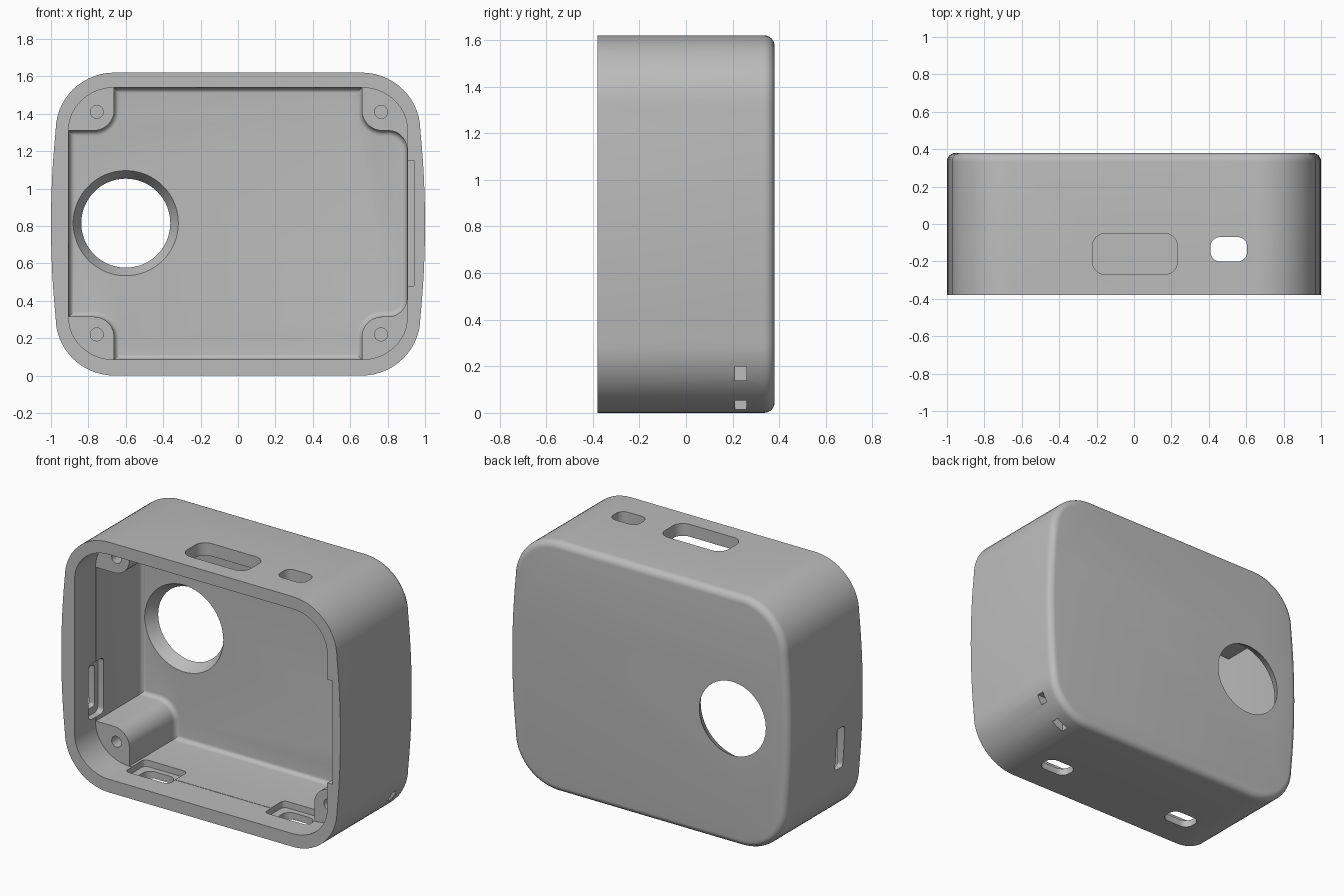
import bpy, bmesh, math
from mathutils import Vector

if "Cube" in bpy.data.objects:
    bpy.data.objects.remove(bpy.data.objects["Cube"])

ZC = 0.81  # mid height


def arc(cx, cz, rx, rz, a0, a1, n=12):
    """Points on an elliptical arc, angles in degrees."""
    return [(cx + rx * math.cos(math.radians(a0 + (a1 - a0) * i / n)),
             cz + rz * math.sin(math.radians(a0 + (a1 - a0) * i / n)))
            for i in range(n + 1)]


def circle(cu, cv, r, n):
    return arc(cu, cv, r, r, 0, 360, n)[:-1]


def rounded(cu, cv, w, h, ru, rv=None, n=8):
    """Counter-clockwise rounded rectangle."""
    rv = rv or ru
    a, b = w / 2 - ru, h / 2 - rv
    pts = []
    for su, sv, start in ((1, 1, 0), (-1, 1, 90), (-1, -1, 180), (1, -1, 270)):
        pts += arc(cu + su * a, cv + sv * b, ru, rv, start, start + 90, n)
    return pts


def inset(pts, d):
    """Move a counter-clockwise outline inwards by d with mitred corners."""
    out = []
    for i, p in enumerate(pts):
        p = Vector(p)
        e0 = (p - Vector(pts[i - 1])).normalized()
        e1 = (Vector(pts[(i + 1) % len(pts)]) - p).normalized()
        n0, n1 = Vector((-e0.y, e0.x)), Vector((-e1.y, e1.x))
        out.append(tuple(p + (n0 + n1) * (d / (1 + n0.dot(n1)))))
    return out


def loft(name, pts, rings, axis='y'):
    """Closed solid through (position, inset) rings along an axis."""
    place = {'x': lambda u, v, t: (t, u, v),
             'y': lambda u, v, t: (u, t, v),
             'z': lambda u, v, t: (u, v, t)}[axis]
    pts = [q for i, q in enumerate(pts) if math.dist(q, pts[i - 1]) > 1e-4]
    bm = bmesh.new()
    loops = [[bm.verts.new(place(u, v, t)) for u, v in (inset(pts, d) if d else pts)]
             for t, d in rings]
    n = len(pts)
    for a, b in zip(loops, loops[1:]):
        for i in range(n):
            bm.faces.new((a[i], a[(i + 1) % n], b[(i + 1) % n], b[i]))
    bm.faces.new(loops[0])
    bm.faces.new(loops[-1])
    bmesh.ops.recalc_face_normals(bm, faces=bm.faces)
    mesh = bpy.data.meshes.new(name)
    bm.to_mesh(mesh)
    bm.free()
    ob = bpy.data.objects.new(name, mesh)
    bpy.context.collection.objects.link(ob)
    return ob


def fillet(t, r, n=6):
    """Rings of a quarter-round ending at position t."""
    return [(t - r + r * math.sin(math.pi / 2 * i / n),
             r - r * math.cos(math.pi / 2 * i / n)) for i in range(n + 1)]


def cut(target, cutter):
    """Subtract the cutter, keeping the first solver result that is sound."""
    cutter.hide_render = True
    for solver in ('EXACT', 'MANIFOLD', 'FLOAT'):
        m = target.modifiers.new("cut", 'BOOLEAN')
        m.operation, m.solver, m.object = 'DIFFERENCE', solver, cutter
        bpy.context.view_layer.update()
        deps = bpy.context.evaluated_depsgraph_get()
        mesh = bpy.data.meshes.new_from_object(target.evaluated_get(deps))
        target.modifiers.clear()
        xs = [v.co.x for v in mesh.vertices]
        ys = [v.co.y for v in mesh.vertices]
        if xs and max(xs) - min(xs) > 1.98 and 0.75 < max(ys) - min(ys) < 0.77:
            target.data = mesh
            break
    bpy.data.objects.remove(cutter)


# Outer shell: round corners, slightly bulged sides, softened back edge
outline = []
for sx, sz, start in ((1, 1, 0), (-1, 1, 90), (-1, -1, 180), (1, -1, 270)):
    outline += arc(sx * 0.66, ZC + sz * 0.5, 0.315, 0.31, start, start + 90, 14)
    if start in (90, 270):
        for i in range(1, 12):
            k = -1 + 2 * i / 12
            outline.append((sx * (0.975 + 0.025 * (1 - k * k)), ZC + sx * 0.5 * k))
case = loft("camera_case", outline, [(-0.38, 0)] + fillet(0.38, 0.045))

# Shallow cavity above the screw posts
cavity = rounded(0, 0.8125, 1.81, 1.455, 0.245, 0.225, 12)
cut(case, loft("front_cavity", cavity, [(-0.5, 0), (-0.165, 0)]))

# Deep cavity that leaves the four corner posts standing
x, p, lo, hi, zl, zh, r, f = 0.903, 0.662, 0.087, 1.538, 0.315, 1.31, 0.11, 0.1
deep = [(p, lo)] + arc(p + r, zl - r, r, r, 180, 90)
deep += arc(x - f, zl + f, f, f, 270, 360)
deep += arc(x - f, zh - f, f, f, 0, 90)
deep += arc(p + r, zh + r, r, r, 270, 180) + [(p, hi), (-p, hi)]
deep += arc(-p - r, zh + r, r, r, 0, -90) + [(-x, zh), (-x, zl)]
deep += arc(-p - r, zl - r, r, r, 90, 0) + [(-p, lo)]
cut(case, loft("deep_cavity", deep, [(-0.25, 0)] + fillet(0.305, 0.03)))

# Tapered lens opening
cut(case, loft("lens_opening", circle(-0.6, 0.815, 0.285, 64),
               [(0.29, 0), (0.30, 0.001), (0.38, 0.047), (0.42, 0.048)]))

# Screw holes in the posts
for hx in (-0.755, 0.765):
    for hz in (0.22, 1.41):
        cut(case, loft("screw_hole", circle(hx, hz, 0.035, 20), [(-0.25, 0), (0.15, 0)]))

# Top button openings
cut(case, loft("wide_button_opening", rounded(0.005, -0.16, 0.455, 0.22, 0.07),
               [(1.45, 0), (1.75, 0)], 'z'))
cut(case, loft("small_button_opening", rounded(0.507, -0.135, 0.195, 0.13, 0.05),
               [(1.45, 0), (1.75, 0)], 'z'))

# Bottom slots with a recess on the inside
for bx in (-0.49, 0.507):
    cut(case, loft("bottom_slot", rounded(bx, -0.135, 0.21, 0.13, 0.055),
                   [(-0.1, 0), (0.2, 0)], 'z'))
    cut(case, loft("bottom_recess", rounded(bx, -0.135, 0.31, 0.2, 0.03),
                   [(0.045, 0), (0.2, 0)], 'z'))

# Side slot with a recess on the inside
cut(case, loft("side_slot", rounded(-0.16, 0.52, 0.08, 0.27, 0.02),
               [(-1.1, 0), (-0.8, 0)], 'x'))
cut(case, loft("side_recess", rounded(-0.16, 0.52, 0.15, 0.36, 0.03),
               [(-0.945, 0), (-0.8, 0)], 'x'))

# Notch in the right rim
cut(case, loft("rim_notch", [(0.8, 0.48), (0.942, 0.48), (0.942, 1.15), (0.8, 1.15)],
               [(-0.5, 0), (-0.32, 0)]))

# Strap tunnel through the lower right corner
tunnel = [(0.755, -0.1), (0.835, -0.1), (0.835, 0.14), (1.1, 0.14), (1.1, 0.20), (0.755, 0.20)]
cut(case, loft("strap_tunnel", tunnel, [(0.21, 0), (0.26, 0)]))

# Single grey finish
grey = bpy.data.materials.new("plain_grey")
grey.diffuse_color = (0.5, 0.5, 0.5, 1)
grey.use_nodes = True
grey.node_tree.nodes["Principled BSDF"].inputs["Base Color"].default_value = grey.diffuse_color
case.data.materials.clear()
case.data.materials.append(grey)

bpy.context.view_layer.objects.active = case
case.select_set(True)
bpy.ops.object.shade_smooth_by_angle(angle=math.radians(30))
